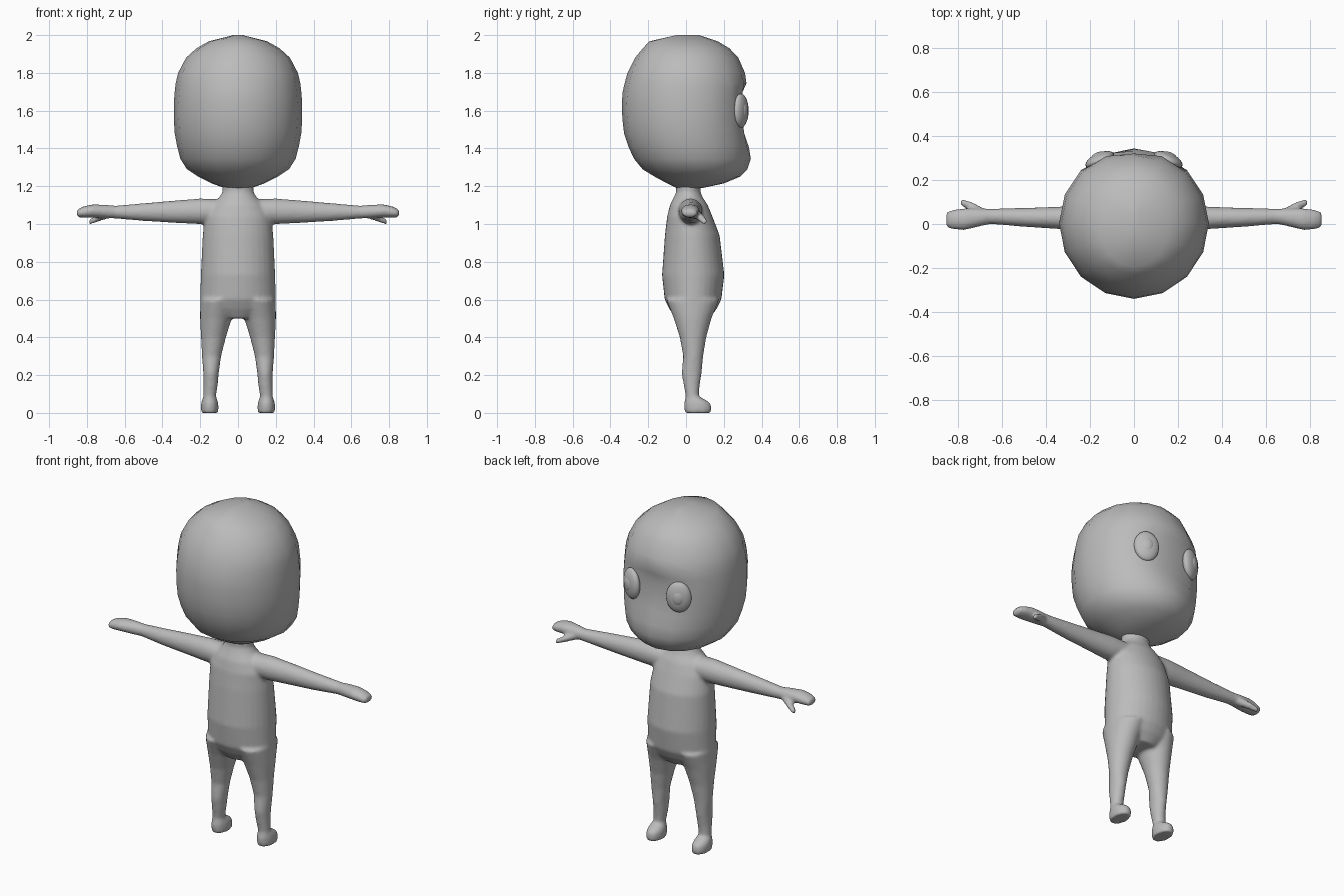
import bpy, bmesh, math
from mathutils import Vector

grey = bpy.data.materials.new("plain grey")
grey.diffuse_color = (0.5, 0.5, 0.5, 1)


def loft(bm, sections, axis="z", n=16, side=1, limits=None):
    """Closed tube through elliptic sections (along, centre a, centre b, radius a, radius b)."""
    rings = []
    for i, (t, ca, cb, ra, rb) in enumerate(sections):
        ring = []
        for k in range(n):
            ang = 2 * math.pi * k / n
            a, b = ca + ra * math.sin(ang), cb + rb * math.cos(ang)
            if limits:
                b = min(b, limits[i])
            co = (a * side, b, t) if axis == "z" else (t * side, a, b)
            ring.append(bm.verts.new(co))
        rings.append(ring)
    for r0, r1 in zip(rings, rings[1:]):
        for k in range(n):
            bm.faces.new((r0[k], r0[(k + 1) % n], r1[(k + 1) % n], r1[k]))
    bm.faces.new(rings[0])
    bm.faces.new(rings[-1])


def finish(bm, name):
    bmesh.ops.recalc_face_normals(bm, faces=bm.faces)
    me = bpy.data.meshes.new(name)
    bm.to_mesh(me)
    bm.free()
    me.materials.append(grey)
    me.polygons.foreach_set("use_smooth", [True] * len(me.polygons))
    ob = bpy.data.objects.new(name, me)
    bpy.context.collection.objects.link(ob)
    return ob


# Head: (height, half width, back, front, flat face limit)
profile = [
    (1.19, .07, -.05, .085, 1), (1.215, .14, -.10, .20, 1),
    (1.25, .21, -.165, .285, 1), (1.29, .27, -.23, .325, 1),
    (1.345, .305, -.275, .343, 1), (1.41, .322, -.305, .345, .332),
    (1.48, .335, -.328, .345, .308), (1.56, .34, -.337, .345, .297),
    (1.64, .34, -.34, .345, .295), (1.70, .335, -.335, .34, .30),
    (1.745, .33, -.325, .333, .32), (1.80, .317, -.31, .312, 1),
    (1.88, .275, -.27, .277, 1), (1.93, .22, -.228, .23, 1),
    (1.967, .155, -.195, .168, 1), (2.0, .025, -.05, .07, 1)]
bm = bmesh.new()
loft(bm, [(z, 0, (b + f) / 2, w, (f - b) / 2) for z, w, b, f, _ in profile],
     limits=[p[4] for p in profile])
finish(bm, "head")

# Body: overlapping torso, limbs, feet and thumbs fused into one smooth skin
torso = [(.50, 0, .035, .10, .09), (.55, 0, .037, .18, .125), (.60, 0, .037, .20, .15),
         (.73, 0, .038, .197, .165), (.94, 0, .033, .187, .145), (1.04, 0, .02, .175, .12),
         (1.10, 0, .015, .14, .10), (1.14, 0, .012, .10, .077), (1.17, 0, .012, .082, .064),
         (1.24, 0, .012, .085, .066)]
leg = [(.04, .15, .033, .034, .034), (.09, .15, .033, .034, .035), (.15, .145, .03, .038, .043),
       (.21, .143, .03, .041, .053), (.30, .14, .038, .051, .053), (.40, .13, .037, .066, .07),
       (.50, .117, .035, .084, .10), (.60, .10, .035, .10, .14)]
foot = [(0, .15, .063, .045, .071), (.025, .15, .063, .047, .073), (.05, .15, .06, .046, .071),
        (.068, .15, .05, .041, .056), (.085, .15, .036, .034, .038)]
arm = [(.05, .02, 1.07, .07, .06), (.20, .025, 1.067, .062, .068), (.34, .028, 1.065, .051, .059),
       (.50, .03, 1.063, .043, .047), (.65, .035, 1.063, .035, .034), (.70, .03, 1.066, .041, .036),
       (.77, .022, 1.069, .05, .035), (.82, .02, 1.063, .045, .03), (.853, .02, 1.056, .035, .02)]
thumb = [(.68, .045, 1.055, .026, .024), (.74, .08, 1.032, .022, .02), (.79, .10, 1.009, .016, .014)]
bm = bmesh.new()
loft(bm, torso, n=32)
for s in (-1, 1):
    loft(bm, leg, n=24, side=s)
    loft(bm, foot, n=24, side=s)
    loft(bm, arm, "x", n=24, side=s)
    loft(bm, thumb, "x", n=16, side=s)
body = finish(bm, "body")
fuse = body.modifiers.new("fuse", "REMESH")
fuse.mode = "VOXEL"
fuse.voxel_size = 0.009
fuse.use_smooth_shade = True
soften = body.modifiers.new("soften", "SMOOTH")
soften.factor = 0.5
soften.iterations = 7

# Eyes: flattened discs with a slightly raised iris, turned outwards
for s, label in ((-1, "left"), (1, "right")):
    for part, loc, scale in (("eye", (.155, .29, 1.6), (.07, .033, .09)),
                             ("iris", (.162, .306, 1.6), (.036, .02, .046))):
        bm = bmesh.new()
        bmesh.ops.create_uvsphere(bm, u_segments=24, v_segments=14, radius=1)
        ob = finish(bm, f"{label}_{part}")
        ob.location = Vector((loc[0] * s, loc[1], loc[2]))
        ob.scale = scale
        ob.rotation_euler.z = -s * math.radians(24)
